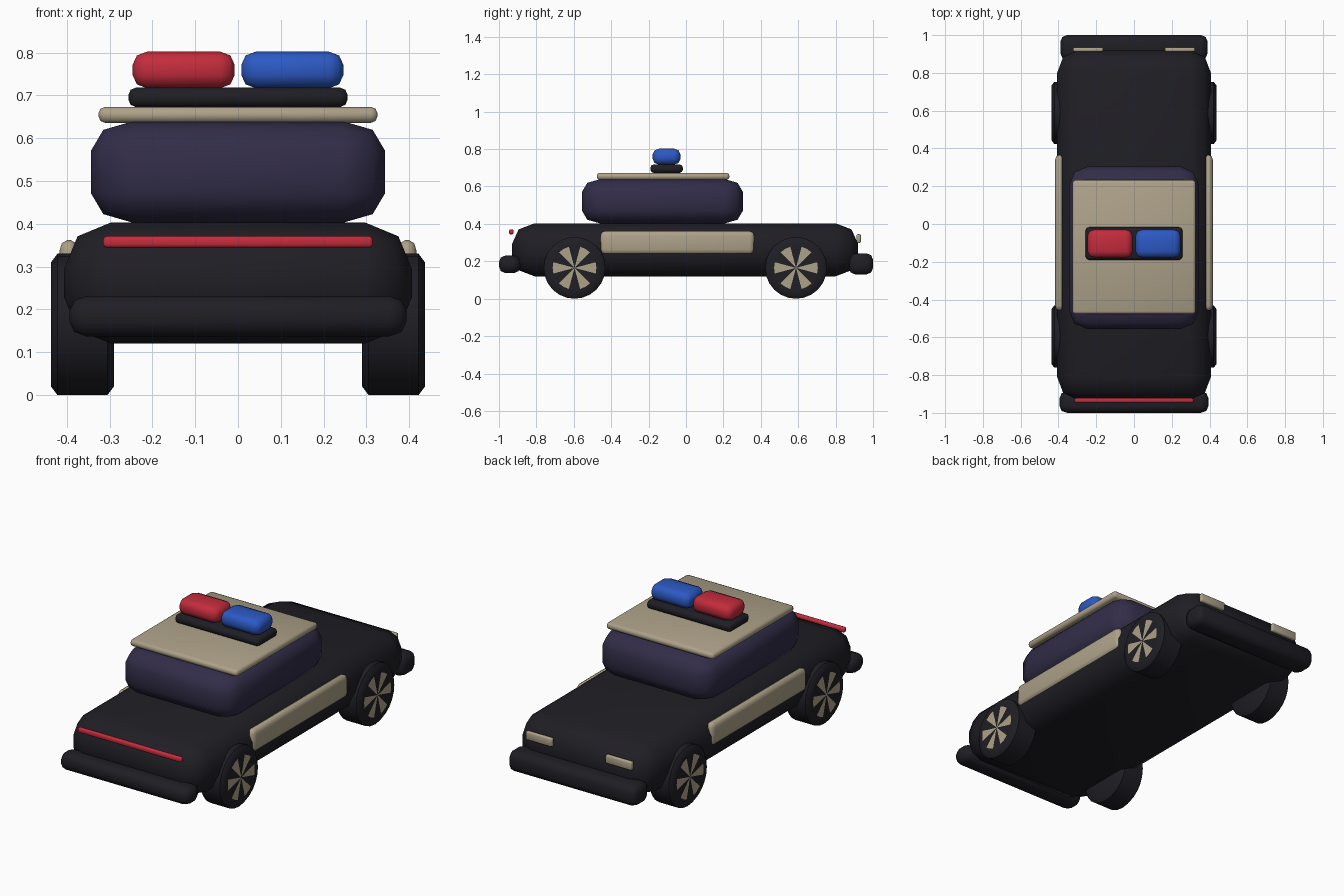
import bpy, bmesh, math
from mathutils import Vector

if "Cube" in bpy.data.objects:
    bpy.data.objects.remove(bpy.data.objects["Cube"])


def material(name, rgb):
    m = bpy.data.materials.new(name)
    m.diffuse_color = (*rgb, 1)
    m.use_nodes = True
    m.node_tree.nodes["Principled BSDF"].inputs["Base Color"].default_value = m.diffuse_color
    return m


BLACK = material("black_paint", (0.014, 0.013, 0.018))
GLASS = material("purple_glass", (0.032, 0.026, 0.065))
TAN = material("tan_paint", (0.42, 0.36, 0.25))
RED = material("red_lamp", (0.55, 0.025, 0.045))
BLUE = material("blue_lamp", (0.025, 0.10, 0.55))


def finish(bm, name, mats, angle=50):
    bmesh.ops.recalc_face_normals(bm, faces=bm.faces)
    mesh = bpy.data.meshes.new(name)
    bm.to_mesh(mesh)
    bm.free()
    for m in mats:
        mesh.materials.append(m)
    ob = bpy.data.objects.new(name, mesh)
    bpy.context.collection.objects.link(ob)
    bpy.ops.object.select_all(action='DESELECT')
    ob.select_set(True)
    bpy.context.view_layer.objects.active = ob
    bpy.ops.object.shade_smooth_by_angle(angle=math.radians(angle))
    return ob


def rounded_box(name, lo, hi, radii, mat, segments=2):
    """Box from corner lo to corner hi, edges rounded by a radius per axis."""
    lo, hi, r = Vector(lo), Vector(hi), Vector(radii)
    size, mid = hi - lo, (hi + lo) / 2
    bm = bmesh.new()
    bmesh.ops.create_cube(bm, size=1)
    bmesh.ops.scale(bm, vec=[size[i] / r[i] for i in range(3)], verts=bm.verts)
    bmesh.ops.bevel(bm, geom=bm.edges[:], offset=1, segments=segments,
                    profile=0.5, affect='EDGES')
    bmesh.ops.scale(bm, vec=r, verts=bm.verts)
    bmesh.ops.translate(bm, vec=mid, verts=bm.verts)
    return finish(bm, name, [mat])


def wheel(name, side, y, r=0.165, sides=24):
    """Lathed tyre whose outer face carries six tan wedges."""
    profile = [(0.29, 0), (0.29, r - 0.02), (0.305, r), (0.422, r),
               (0.437, r - 0.02), (0.437, 0.117)]
    bm = bmesh.new()
    rings = []
    for x, rad in profile[1:]:
        rings.append([bm.verts.new((side * x,
                                    y + rad * math.cos(math.tau * (i - 1) / sides),
                                    r + rad * math.sin(math.tau * (i - 1) / sides)))
                      for i in range(sides)])
    for a, b in zip(rings, rings[1:]):
        for i in range(sides):
            j = (i + 1) % sides
            bm.faces.new((a[i], a[j], b[j], b[i]))
    bm.faces.new(rings[0])
    hub = bm.verts.new((side * 0.437, y, r))
    for i in range(sides):
        f = bm.faces.new((rings[-1][i], rings[-1][(i + 1) % sides], hub))
        f.material_index = 1 if i % 4 < 2 else 0
    finish(bm, name, [BLACK, TAN], 40)


# Body and cabin
rounded_box("body", (-0.407, -0.93, 0.12), (0.407, 0.92, 0.403), (0.11, 0.12, 0.11), BLACK)
rounded_box("cabin", (-0.344, -0.557, 0.402), (0.344, 0.305, 0.64), (0.1, 0.1, 0.07), GLASS)
rounded_box("roof_panel", (-0.326, -0.477, 0.636), (0.326, 0.232, 0.673), (0.015, 0.015, 0.015), TAN)

# Bumpers
rounded_box("front_bumper", (-0.394, -1.0, 0.137), (0.394, -0.885, 0.231), (0.04, 0.035, 0.035), BLACK)
rounded_box("rear_bumper", (-0.39, 0.87, 0.13), (0.39, 1.0, 0.243), (0.035, 0.035, 0.035), BLACK)

# Roof light bar
rounded_box("light_bar_base", (-0.256, -0.19, 0.673), (0.256, -0.017, 0.718), (0.017, 0.017, 0.017), BLACK)
rounded_box("red_roof_lamp", (-0.246, -0.178, 0.717), (-0.008, -0.03, 0.802), (0.033, 0.033, 0.03), RED)
rounded_box("blue_roof_lamp", (0.008, -0.178, 0.717), (0.246, -0.03, 0.802), (0.033, 0.033, 0.03), BLUE)

# Front light strip
rounded_box("front_light_strip", (-0.315, -0.946, 0.344), (0.315, -0.922, 0.371), (0.008, 0.008, 0.008), RED)

# Paired parts on both sides
for label, s in (("left", -1), ("right", 1)):
    x0, x1 = sorted((s * 0.373, s * 0.417))
    rounded_box(label + "_door_panel", (x0, -0.458, 0.237), (x1, 0.365, 0.362), (0.018, 0.025, 0.025), TAN)
    x0, x1 = sorted((s * 0.163, s * 0.322))
    rounded_box(label + "_rear_lamp", (x0, 0.912, 0.298), (x1, 0.935, 0.345), (0.007, 0.007, 0.007), TAN)
    wheel(label + "_front_wheel", s, -0.596)
    wheel(label + "_rear_wheel", s, 0.588)
